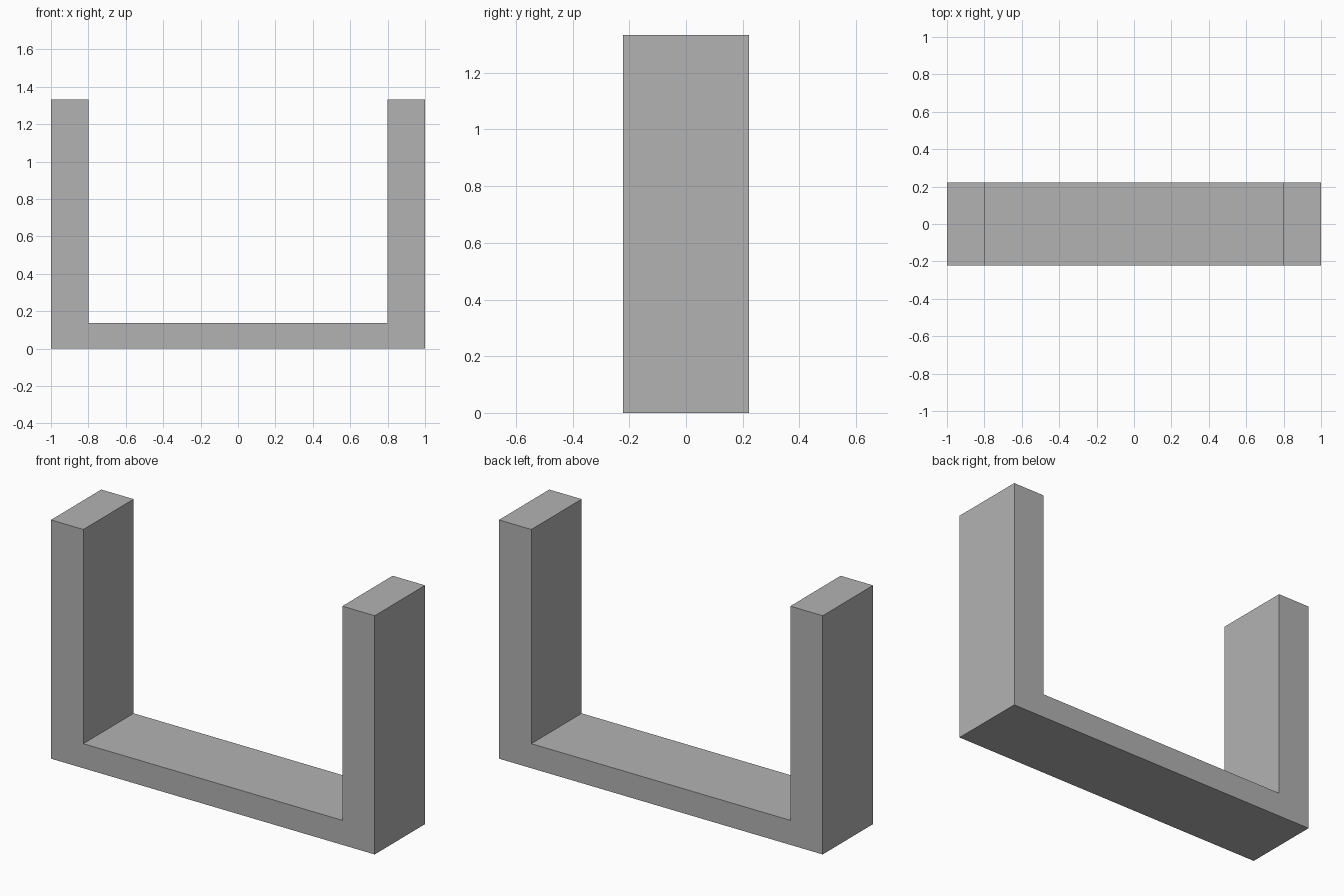
import bpy
import bmesh

cube = bpy.data.objects.get("Cube")
if cube:
    bpy.data.objects.remove(cube, do_unlink=True)

HALF_WIDTH, HALF_DEPTH, HEIGHT = 1.0, 0.222, 1.333
INNER, BASE = 0.8, 0.137

# Plain grey material
grey = bpy.data.materials.new("mid_grey")
grey.use_nodes = True
colour = (0.448, 0.448, 0.448, 1)
grey.diffuse_color = colour
grey.node_tree.nodes["Principled BSDF"].inputs["Base Color"].default_value = colour

# U-shaped outline: right half, then its mirror
half = [(HALF_WIDTH, 0), (HALF_WIDTH, HEIGHT), (INNER, HEIGHT), (INNER, BASE)]
outline = half + [(-x, z) for x, z in reversed(half)]

# Extrude the outline front to back
bm = bmesh.new()
front = bm.faces.new([bm.verts.new((x, -HALF_DEPTH, z)) for x, z in outline])
result = bmesh.ops.extrude_face_region(bm, geom=[front], use_keep_orig=True)
moved = [v for v in result["geom"] if isinstance(v, bmesh.types.BMVert)]
bmesh.ops.translate(bm, verts=moved, vec=(0, 2 * HALF_DEPTH, 0))
bmesh.ops.recalc_face_normals(bm, faces=bm.faces)

mesh = bpy.data.meshes.new("u_bracket")
bm.to_mesh(mesh)
bm.free()
mesh.materials.append(grey)
bpy.context.collection.objects.link(bpy.data.objects.new("u_bracket", mesh))
